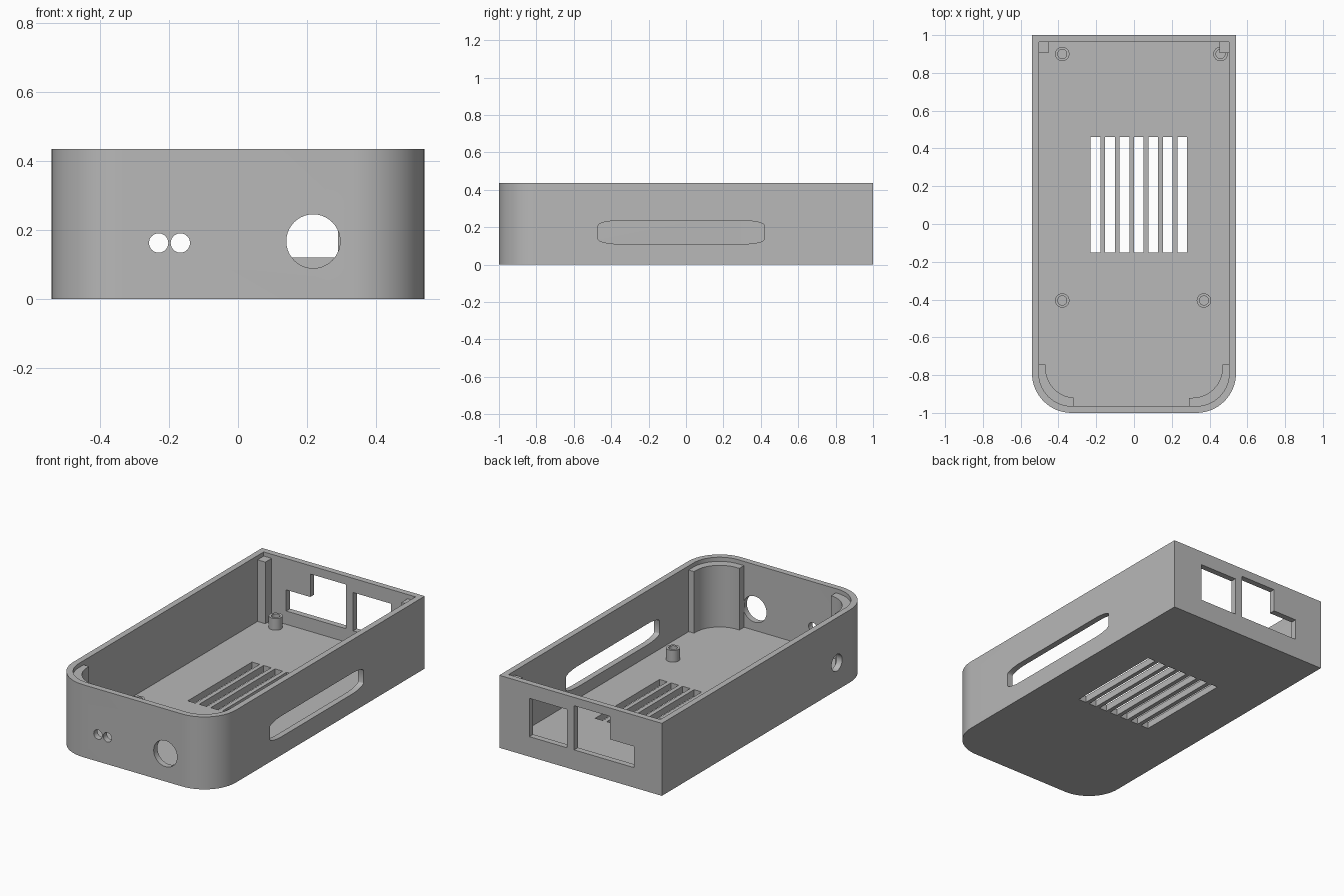
import bpy, bmesh, math

if "Cube" in bpy.data.objects:
    bpy.data.objects.remove(bpy.data.objects["Cube"], do_unlink=True)

grey = bpy.data.materials.new("plain_grey")
grey.use_nodes = True
COLOR = (0.48, 0.48, 0.48, 1)
grey.diffuse_color = COLOR
grey.node_tree.nodes["Principled BSDF"].inputs["Base Color"].default_value = COLOR

W, L, H = 0.54, 1.0, 0.435      # half width, half length, height
WALL, FLOOR, R = 0.036, 0.04, 0.21
POST_TOP, BOSS_TOP = 0.41, 0.11


def prism(name, pts, axis, lo, hi):
    """Extrude a flat outline along an axis."""
    place = {"x": lambda a, b, c: (c, a, b),
             "y": lambda a, b, c: (a, c, b),
             "z": lambda a, b, c: (a, b, c)}[axis]
    bm = bmesh.new()
    low = [bm.verts.new(place(a, b, lo)) for a, b in pts]
    high = [bm.verts.new(place(a, b, hi)) for a, b in pts]
    bm.faces.new(low)
    bm.faces.new(high)
    for i in range(len(pts)):
        j = (i + 1) % len(pts)
        bm.faces.new((low[i], low[j], high[j], high[i]))
    bmesh.ops.recalc_face_normals(bm, faces=bm.faces)
    mesh = bpy.data.meshes.new(name)
    bm.to_mesh(mesh)
    bm.free()
    mesh.materials.append(grey)
    obj = bpy.data.objects.new(name, mesh)
    bpy.context.collection.objects.link(obj)
    return obj


def arc(cx, cy, rx, ry, start, end, n=16):
    angles = [math.radians(start + (end - start) * i / n) for i in range(n + 1)]
    return [(cx + rx * math.cos(t), cy + ry * math.sin(t)) for t in angles]


def circle(cx, cy, r, n=40):
    return arc(cx, cy, r, r, 0, 360, n)[:-1]


def rect(x0, x1, y0, y1):
    return [(x0, y0), (x1, y0), (x1, y1), (x0, y1)]


def outline(inset):
    """Case plan: square at the back, rounded at the front."""
    w, l, r = W - inset, L - inset, R - inset
    return ([(w, l), (-w, l)] + arc(-w + r, -l + r, r, r, 180, 270)
            + arc(w - r, -l + r, r, r, 270, 360))


def cut(target, pts, axis, lo, hi):
    cutter = prism("cutter", pts, axis, lo, hi)
    cutter.hide_render = True
    mod = target.modifiers.new("cut", "BOOLEAN")
    mod.operation, mod.solver, mod.object = "DIFFERENCE", "EXACT", cutter
    bpy.context.view_layer.objects.active = target
    bpy.ops.object.modifier_apply(modifier=mod.name)
    bpy.data.objects.remove(cutter, do_unlink=True)


# Open tray
case = prism("case_shell", outline(0), "z", 0, H)
cut(case, outline(WALL), "z", FLOOR, H + 0.1)
parts = [case]

# Floor vents
for i in range(7):
    x = -0.229 + i * 0.0765
    cut(case, rect(x, x + 0.051, -0.15, 0.46), "z", -0.1, 0.1)

# Round holes in the front wall
for x, z, r in [(-0.23, 0.162, 0.028), (-0.167, 0.162, 0.028), (0.218, 0.167, 0.078)]:
    cut(case, circle(x, z, r), "y", -1.1, -0.9)

# Round hole in the right-hand wall (model's own right)
cut(case, circle(-0.66, 0.165, 0.05), "x", -0.6, -0.45)

# Long slot with flattened round corners in the left wall
y0, y1, z0, z1, rx, rz = -0.47, 0.42, 0.11, 0.235, 0.12, 0.027
slot = (arc(y1 - rx, z1 - rz, rx, rz, 0, 90, 8) + arc(y0 + rx, z1 - rz, rx, rz, 90, 180, 8)
        + arc(y0 + rx, z0 + rz, rx, rz, 180, 270, 8) + arc(y1 - rx, z0 + rz, rx, rz, 270, 360, 8))
cut(case, slot, "x", 0.45, 0.6)

# Back connector openings: a rectangle and a stepped one
cut(case, rect(0.09, 0.34, 0.12, 0.35), "y", 0.9, 1.1)
stepped = [(-0.355, 0.12), (0.043, 0.12), (0.043, 0.385),
           (-0.195, 0.385), (-0.195, 0.247), (-0.355, 0.247)]
cut(case, stepped, "y", 0.9, 1.1)

# Curved pads inside the front corners
for side, name, end in [(-1, "right", 0.32), (1, "left", 0.29)]:
    w, l, r = W - WALL + 0.006, L - WALL + 0.006, R - WALL + 0.006
    pts = [(end, -l)] + arc(w - r, -l + r, r, r, 270, 360) + [(w, -0.745)]
    pts += arc(0.31, -0.762, 0.158, 0.158, 0, -90)[:-1] if end > 0.3 else \
        arc(0.308, -0.762, 0.16, 0.158, 0, -90)
    pts += [(end, -0.92)]
    # straight tip where the pad leaves the curve
    k = pts.index((w, -0.745))
    pts.insert(k + 1, (0.468, -0.745))
    parts.append(prism(name + "_corner_pad", [(side * a, b) for a, b in pts],
                       "z", FLOOR - 0.01, POST_TOP))

# Square posts in the back corners
for side, name in [(-1, "right"), (1, "left")]:
    a, b = sorted((side * 0.452, side * (W - WALL + 0.006)))
    parts.append(prism(name + "_corner_post", rect(a, b, 0.905, 0.97),
                       "z", FLOOR - 0.01, POST_TOP))

# Hollow screw bosses
for i, (x, y) in enumerate([(-0.38, 0.9), (0.458, 0.9), (-0.38, -0.405), (0.37, -0.405)]):
    boss = prism(f"screw_boss_{i + 1}", circle(x, y, 0.038, 32), "z", FLOOR - 0.01, BOSS_TOP)
    cut(boss, circle(x, y, 0.024, 32), "z", 0, H)
    parts.append(boss)

# Smooth the curves, keep the corners crisp
bpy.ops.object.select_all(action="DESELECT")
for obj in parts:
    obj.select_set(True)
bpy.context.view_layer.objects.active = case
bpy.ops.object.shade_smooth_by_angle(angle=math.radians(30))
